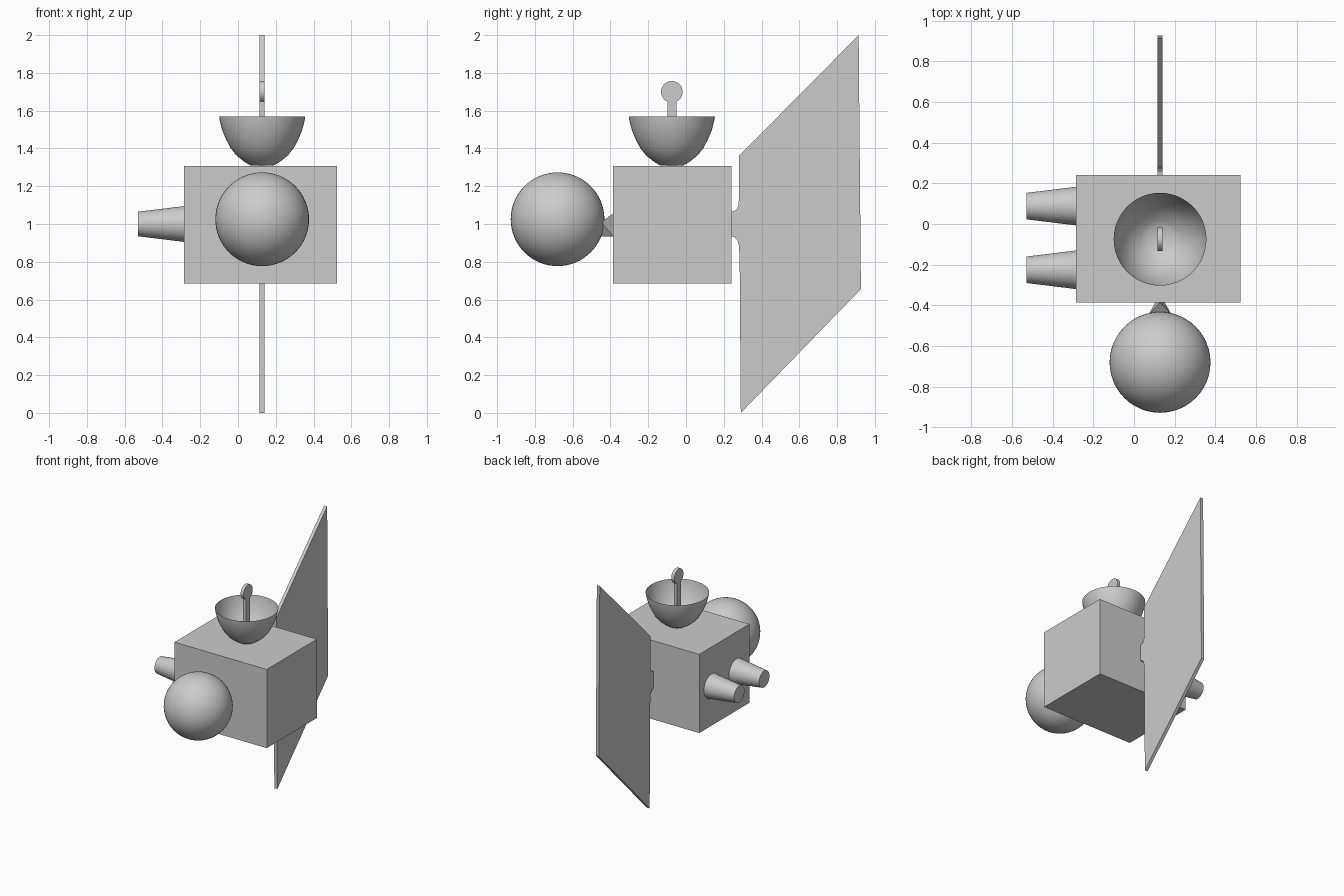
import bpy, bmesh, math
from mathutils import Vector, Matrix

cube = bpy.data.objects.get("Cube")
if cube:
    bpy.data.objects.remove(cube, do_unlink=True)

grey = bpy.data.materials.new("plain grey")
grey.use_nodes = True
GREY = (0.6, 0.6, 0.6, 1)
grey.diffuse_color = GREY
grey.node_tree.nodes["Principled BSDF"].inputs["Base Color"].default_value = GREY

AXIS_X = 0.128      # plane shared by dish, ball and panel
DISH_Y = -0.075


def finish(name, bm, smooth=False, fix_normals=True):
    if fix_normals:
        bmesh.ops.recalc_face_normals(bm, faces=bm.faces)
    mesh = bpy.data.meshes.new(name)
    bm.to_mesh(mesh)
    bm.free()
    mesh.materials.append(grey)
    obj = bpy.data.objects.new(name, mesh)
    bpy.context.collection.objects.link(obj)
    if smooth:
        bpy.ops.object.select_all(action='DESELECT')
        obj.select_set(True)
        bpy.context.view_layer.objects.active = obj
        bpy.ops.object.shade_smooth_by_angle(angle=math.radians(35))
    return obj


def plate(name, outline, thickness=0.026):
    """Upright plate in the y-z plane, centred on AXIS_X."""
    bm = bmesh.new()
    face = bm.faces.new([bm.verts.new((AXIS_X - thickness / 2, y, z)) for y, z in outline])
    side = bmesh.ops.extrude_face_region(bm, geom=[face])
    moved = [v for v in side["geom"] if isinstance(v, bmesh.types.BMVert)]
    bmesh.ops.translate(bm, verts=moved, vec=(thickness, 0, 0))
    return finish(name, bm)


# Box body
bm = bmesh.new()
low, high = Vector((-0.285, -0.387, 0.685)), Vector((0.523, 0.241, 1.308))
bmesh.ops.create_cube(bm, size=1, matrix=Matrix.Translation((low + high) / 2)
                      @ Matrix.Diagonal((*(high - low), 1)))
finish("body", bm)

# Ball on the front
bm = bmesh.new()
bmesh.ops.create_uvsphere(bm, u_segments=48, v_segments=32, radius=0.248,
                          matrix=Matrix.Translation((AXIS_X, -0.68, 1.025)))
finish("front_ball", bm, smooth=True)

# Faceted bracket between ball and body
bm = bmesh.new()
for x, y, z in [(0, -0.385, 1.055), (0.022, -0.385, 0.935), (-0.022, -0.385, 0.935),
                (0.06, -0.45, 1.01), (-0.06, -0.45, 1.01), (0, -0.46, 0.935)]:
    bm.verts.new((AXIS_X + x, y, z))
bmesh.ops.convex_hull(bm, input=bm.verts)
finish("ball_bracket", bm)

# Two tapered nozzles on the right side
for name, y in (("rear_nozzle", 0.088), ("front_nozzle", -0.225)):
    bm = bmesh.new()
    bmesh.ops.create_cone(bm, cap_ends=True, segments=40, radius1=0.095, radius2=0.065,
                          depth=0.245, matrix=Matrix.Translation((-0.406, y, 1.0))
                          @ Matrix.Rotation(-math.pi / 2, 4, 'Y'))
    finish(name, bm, smooth=True)

# Thin open dish, spun from its profile
profile = [(0.06, 1.309), (0.095, 1.33), (0.135, 1.362), (0.166, 1.4), (0.19, 1.445),
           (0.211, 1.495), (0.224, 1.545), (0.228, 1.57)]
bm = bmesh.new()
line = [bm.verts.new((AXIS_X + r, DISH_Y, z)) for r, z in profile]
edges = [bm.edges.new(pair) for pair in zip(line, line[1:])]
bmesh.ops.spin(bm, geom=line + edges, cent=(AXIS_X, DISH_Y, 0), axis=(0, 0, 1),
               angle=math.tau, steps=48)
bmesh.ops.remove_doubles(bm, verts=bm.verts, dist=0.0005)
rim = [e for e in bm.edges if e.is_boundary and e.verts[0].co.z < 1.32]
bmesh.ops.contextual_create(bm, geom=rim)
finish("dish", bm, smooth=True)

# Flat feed antenna: stem with a round head
radius, half = 0.057, 0.024
start = math.asin(half / radius)
outline = [(DISH_Y - half, 1.305)]
for i in range(33):
    a = -math.pi / 2 - start - (math.tau - 2 * start) * i / 32
    outline.append((DISH_Y + radius * math.cos(a), 1.70 + radius * math.sin(a)))
outline.append((DISH_Y + half, 1.305))
plate("dish_feed", outline)

# Slanted rear panel with a flared neck to the body
plate("rear_panel", [(0.238, 1.065), (0.255, 1.068), (0.27, 1.08), (0.278, 1.10),
                     (0.28, 1.135), (0.28, 1.36), (0.914, 2.0), (0.926, 0.655),
                     (0.29, 0.0), (0.284, 0.82), (0.28, 0.885), (0.273, 0.912),
                     (0.258, 0.93), (0.238, 0.935)])
